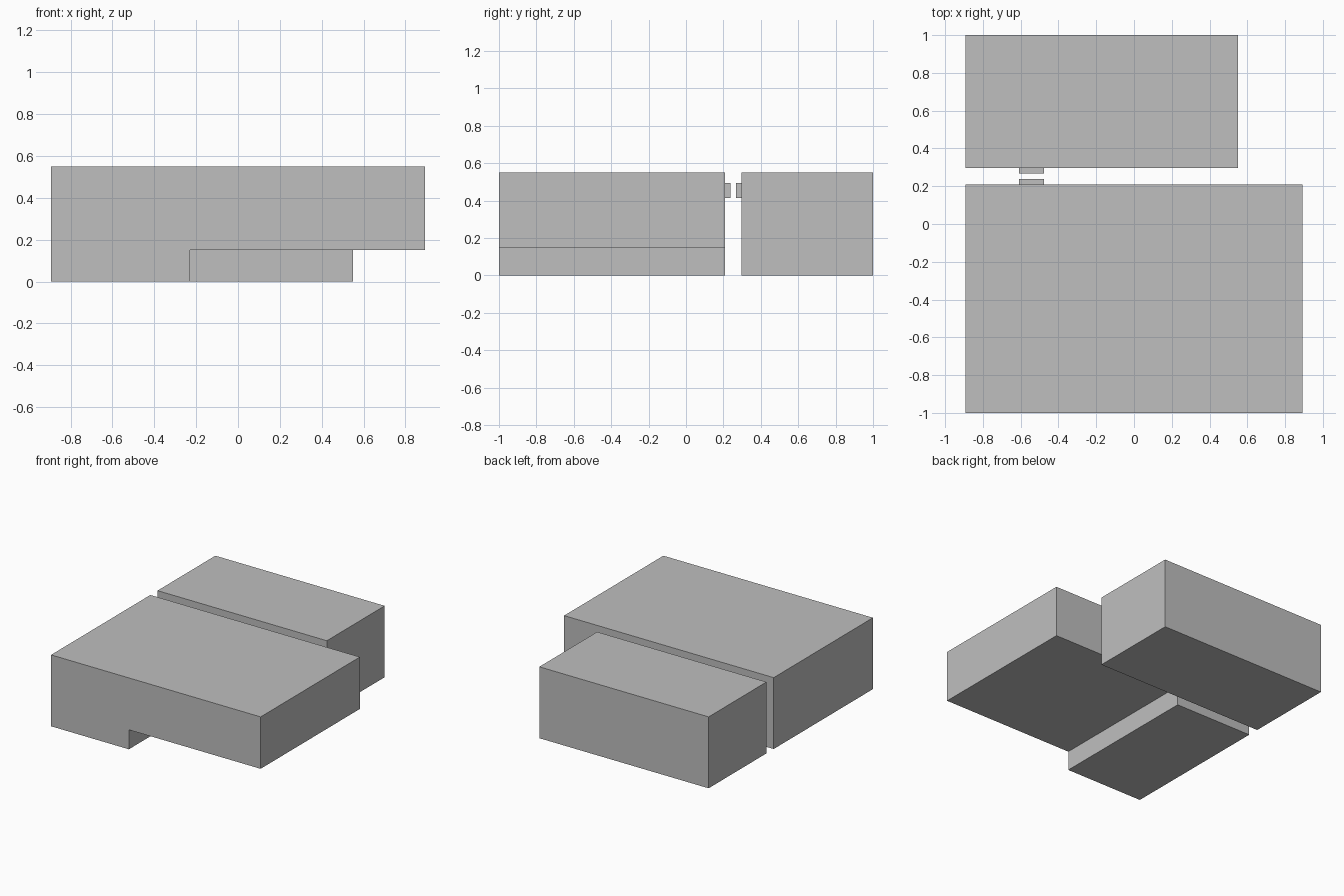
import bpy
import bmesh

cube = bpy.data.objects.get("Cube")
if cube:
    bpy.data.objects.remove(cube, do_unlink=True)

# Single plain grey
grey = bpy.data.materials.new("plain_grey")
grey.use_nodes = True
color = (0.52, 0.52, 0.52, 1.0)
grey.diffuse_color = color
grey.node_tree.nodes["Principled BSDF"].inputs["Base Color"].default_value = color


def extrude_profile(name, profile, y_front, y_back):
    """Extrude an (x, z) outline from y_front to y_back."""
    bm = bmesh.new()
    face = bm.faces.new([bm.verts.new((x, y_front, z)) for x, z in profile])
    result = bmesh.ops.extrude_face_region(bm, geom=[face])
    moved = [v for v in result["geom"] if isinstance(v, bmesh.types.BMVert)]
    bmesh.ops.translate(bm, verts=moved, vec=(0, y_back - y_front, 0))
    bmesh.ops.recalc_face_normals(bm, faces=bm.faces)
    mesh = bpy.data.meshes.new(name)
    bm.to_mesh(mesh)
    bm.free()
    mesh.materials.append(grey)
    obj = bpy.data.objects.new(name, mesh)
    bpy.context.collection.objects.link(obj)
    return obj


def rectangle(x0, x1, z0, z1):
    return [(x0, z0), (x1, z0), (x1, z1), (x0, z1)]


SIDE = 0.893
TOP = 0.55
FRONT_END, REAR_START = 0.208, 0.296
TAB_DEPTH = 0.029

# Front block with an overhang along its left side
overhang = [(-SIDE, 0), (-0.23, 0), (-0.23, 0.15),
            (SIDE, 0.15), (SIDE, TOP), (-SIDE, TOP)]
extrude_profile("front_block", overhang, -1, FRONT_END)

# Narrower rear block
extrude_profile("rear_block", rectangle(-SIDE, 0.55, 0, TOP), REAR_START, 1)

# Facing connector tabs in the gap
tab = rectangle(-0.61, -0.477, 0.415, 0.495)
extrude_profile("front_tab", tab, FRONT_END, FRONT_END + TAB_DEPTH)
extrude_profile("rear_tab", tab, REAR_START - TAB_DEPTH, REAR_START)
